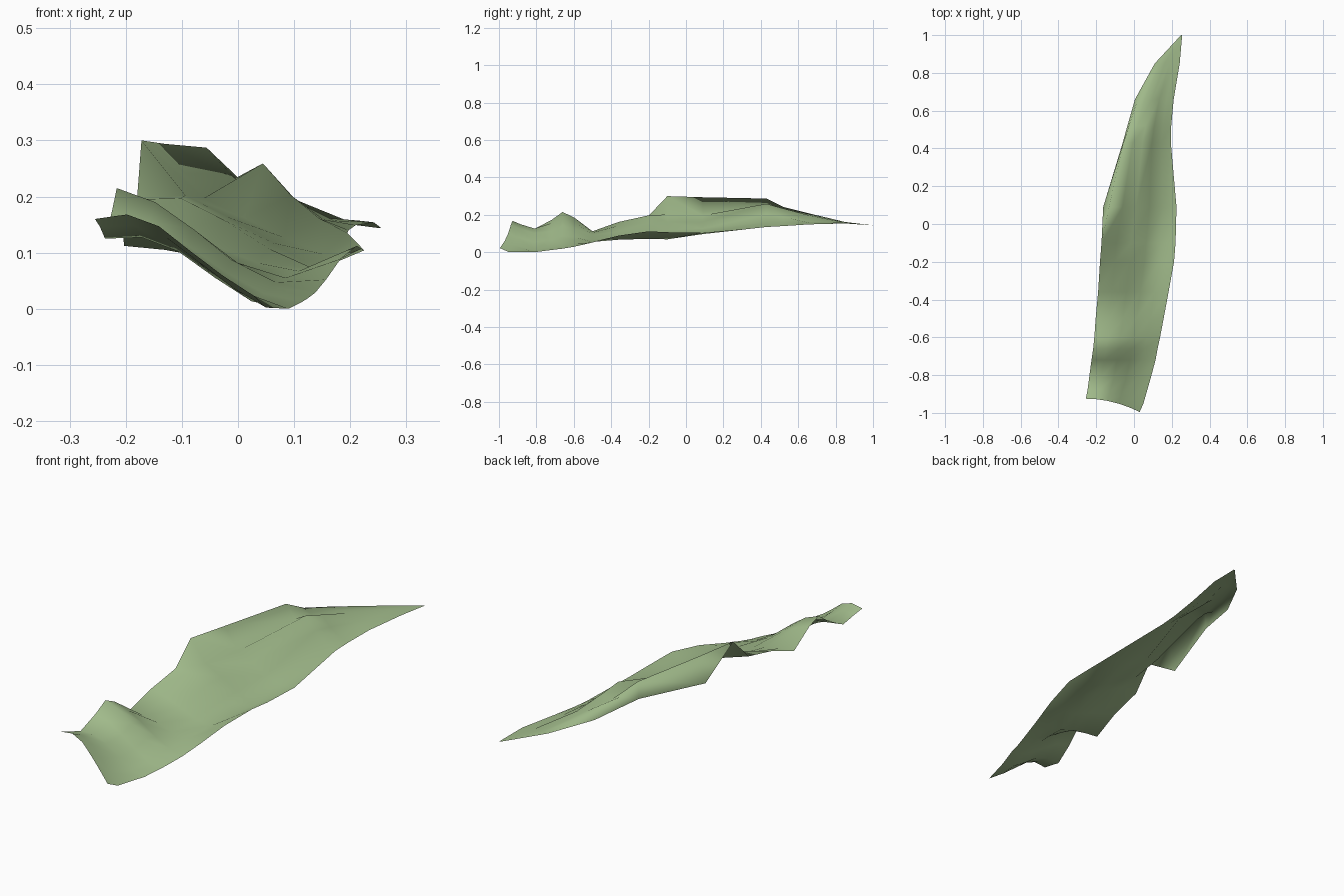
import bpy, bmesh

# Cross-sections of the leaf: y, left x, right x, then heights from left to right edge
ROWS = [
    (-.925, -.255, .03, .163, .171, .150, .105, .062, .025),
    (-.88, -.246, .05, .149, .152, .130, .085, .040, .005),
    (-.81, -.237, .09, .128, .130, .105, .058, .016, .003),
    (-.72, -.225, .114, .175, .158, .115, .068, .030, .015),
    (-.66, -.216, .125, .218, .193, .145, .090, .042, .022),
    (-.60, -.210, .138, .190, .168, .130, .085, .050, .032),
    (-.50, -.203, .157, .115, .108, .095, .070, .058, .055),
    (-.36, -.190, .183, .165, .145, .115, .085, .070, .092),
    (-.20, -.180, .212, .198, .200, .160, .110, .075, .115),
    (-.10, -.172, .220, .303, .205, .165, .120, .072, .110),
    (.09, -.163, .225, .297, .200, .165, .130, .100, .107),
    (.43, -.060, .195, .290, .235, .262, .205, .164, .138),
    (.52, -.035, .197, .245, .220, .237, .192, .162, .143),
    (.66, .005, .210, .210, .205, .200, .167, .160, .152),
    (.85, .110, .242, .165, .165, .163, .162, .160, .157),
    (1.0, .249, .255, .147, .147, .147, .147, .147, .147),
]
# Drooping hem below the left ridge: row y -> (ridge inset, hem height)
HEM = {.09: (.031, .18), .43: (.004, .21), .52: (.008, .20), .66: (.015, .183)}
SLANT = .07                                       # slanted front edge

green = bpy.data.materials.new("leaf green")
green.diffuse_color = (.36, .50, .26, 1)

# Skin the cross-sections into one thin curled sheet
bm = bmesh.new()
grid, hem = [], []
for i, (y, x0, x1, *heights) in enumerate(ROWS):
    line = []
    inset, hem_z = HEM.get(y, (0, None))
    for j, z in enumerate(heights):
        u = j / (len(heights) - 1)
        slant = SLANT * u * u if i < 2 else 0
        left = x0 + inset
        line.append(bm.verts.new((left + (x1 - left) * u, y - slant, z)))
    grid.append(line)
    # rows without a hem reuse the edge vertex, so the strip tapers to nothing
    hem.append(line[0] if hem_z is None else bm.verts.new((x0, y, hem_z)))
for a, b in zip(grid, grid[1:]):
    for j in range(len(a) - 1):
        bm.faces.new((a[j], a[j + 1], b[j + 1], b[j]))

# Hem strip
for i in range(len(grid) - 1):
    ring = list(dict.fromkeys((hem[i], grid[i][0], grid[i + 1][0], hem[i + 1])))
    if len(ring) > 2:
        bm.faces.new(ring)

for f in bm.faces:
    f.smooth = True
# Settle the lowest point on the ground
low = min(v.co.z for v in bm.verts)
for v in bm.verts:
    v.co.z -= low

mesh = bpy.data.meshes.new("leaf")
bm.to_mesh(mesh)
bm.free()
mesh.materials.append(green)
leaf = bpy.data.objects.new("leaf", mesh)
bpy.context.collection.objects.link(leaf)
